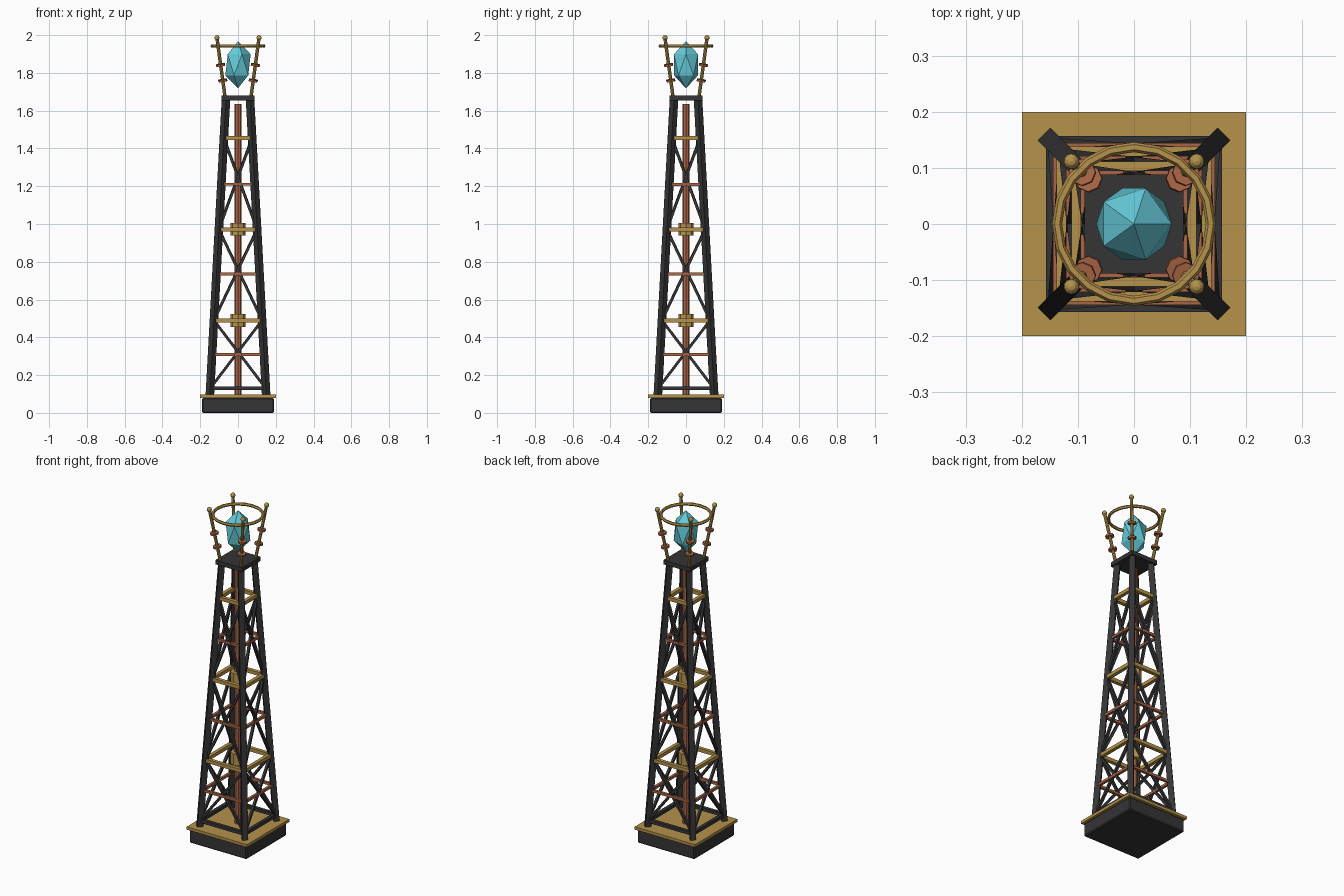
import bpy, math
from mathutils import Vector, Matrix

if "Cube" in bpy.data.objects:
    bpy.data.objects.remove(bpy.data.objects["Cube"])


def material(name, rgb):
    m = bpy.data.materials.new(name)
    m.diffuse_color = (*rgb, 1)
    m.use_nodes = True
    m.node_tree.nodes["Principled BSDF"].inputs["Base Color"].default_value = m.diffuse_color
    return m


IRON = material("dark_iron", (0.035, 0.035, 0.037))
BRASS = material("brass", (0.46, 0.29, 0.07))
COPPER = material("copper", (0.40, 0.13, 0.06))
CRYSTAL = material("cyan_crystal", (0.13, 0.60, 0.70))


def finish(name, mat):
    ob = bpy.context.object
    ob.name = name
    ob.data.materials.append(mat)
    return ob


def box(name, mat, size, z0, z1, bevel=0):
    bpy.ops.mesh.primitive_cube_add(size=1, location=(0, 0, (z0 + z1) / 2))
    ob = finish(name, mat)
    ob.scale = (size, size, z1 - z0)
    bpy.ops.object.transform_apply(location=False, rotation=False, scale=True)
    if bevel:
        mod = ob.modifiers.new("edge_bevel", 'BEVEL')
        mod.width, mod.segments = bevel, 1
    return ob


def bar(name, mat, a, b, radius, sides, side_dir=(0, 0, 1), spin=0):
    """Prism from a to b, its cross-section aligned with side_dir."""
    a, b = Vector(a), Vector(b)
    zx = (b - a).normalized()
    yx = zx.cross(Vector(side_dir)).normalized()
    xx = yx.cross(zx)
    bpy.ops.mesh.primitive_cylinder_add(vertices=sides, radius=radius, depth=(b - a).length)
    ob = finish(name, mat)
    rot = Matrix((xx, yx, zx)).transposed()
    ob.matrix_world = (Matrix.Translation((a + b) / 2) @ rot.to_4x4()
                       @ Matrix.Rotation(spin, 4, 'Z'))
    return ob


def beam(name, mat, a, b, width, side_dir=(0, 0, 1)):
    return bar(name, mat, a, b, width / math.sqrt(2), 4, side_dir, math.pi / 4)


CORNERS = [(1, -1), (1, 1), (-1, 1), (-1, -1)]


def leg_at(z):
    return 0.149 - (z - 0.095) * 0.0545


def corner(i, z, offset=0.0):
    x, y = CORNERS[i % 4]
    r = leg_at(z) + offset
    return Vector((x * r, y * r, z))


# Base block, its brass cap and the top platform
box("base_block", IRON, 0.38, 0, 0.08, 0.006)
box("base_cap", BRASS, 0.40, 0.08, 0.097)
box("top_platform", IRON, 0.176, 1.655, 1.68)

# Four leaning legs turned to the diagonals
for i, (x, y) in enumerate(CORNERS):
    beam("leg", IRON, corner(i, 0.09), corner(i, 1.66), 0.032, (x, y, 0))

# Square frames around the legs
FRAMES = [(0.13, IRON, 0.020), (0.31, COPPER, 0.015), (0.49, BRASS, 0.021),
          (0.735, COPPER, 0.015), (0.972, BRASS, 0.021), (1.21, COPPER, 0.015),
          (1.455, BRASS, 0.021)]
for z, mat, width in FRAMES:
    for i in range(4):
        beam("frame_rail", mat, corner(i, z), corner(i + 1, z), width)

# Crossed braces on each side
for z0, z1 in [(0.13, 0.49), (0.49, 0.972), (0.972, 1.455)]:
    for i in range(4):
        beam("cross_brace", IRON, corner(i, z0), corner(i + 1, z1), 0.014)
        beam("cross_brace", IRON, corner(i + 1, z0), corner(i, z1), 0.014)

# Central pipe with two couplings
bar("central_pipe", COPPER, (0, 0, 0.09), (0, 0, 1.635), 0.018, 8, (1, 0, 0))
for z in (0.49, 0.972):
    bar("pipe_coupling", BRASS, (0, 0, z - 0.034), (0, 0, z + 0.034), 0.041, 8, (1, 0, 0))

# Outward-leaning prongs with copper discs and ball tips
for x, y in CORNERS:
    def prong_at(z):
        r = 0.069 + (z - 1.675) * 0.137
        return Vector((x * r, y * r, z))
    low, high = prong_at(1.672), prong_at(1.986)
    axis = (high - low).normalized()
    bar("prong", BRASS, low, high, 0.009, 8, (x, y, 0))
    for z in (1.76, 1.842):
        c = prong_at(z)
        bar("prong_disc", COPPER, c - axis * 0.006, c + axis * 0.006, 0.024, 8, (x, y, 0))
    bpy.ops.mesh.primitive_uv_sphere_add(segments=10, ring_count=6, radius=0.014, location=high)
    finish("prong_ball", BRASS)

# Ring held by the prongs
bpy.ops.mesh.primitive_torus_add(major_radius=0.137, minor_radius=0.009, major_segments=20,
                                 minor_segments=6, location=(0, 0, 1.942))
finish("top_ring", BRASS)

# Floating faceted crystal
bpy.ops.mesh.primitive_ico_sphere_add(subdivisions=1, radius=1, location=(0, 0, 1.843))
finish("crystal", CRYSTAL).scale = (0.075, 0.075, 0.125)
